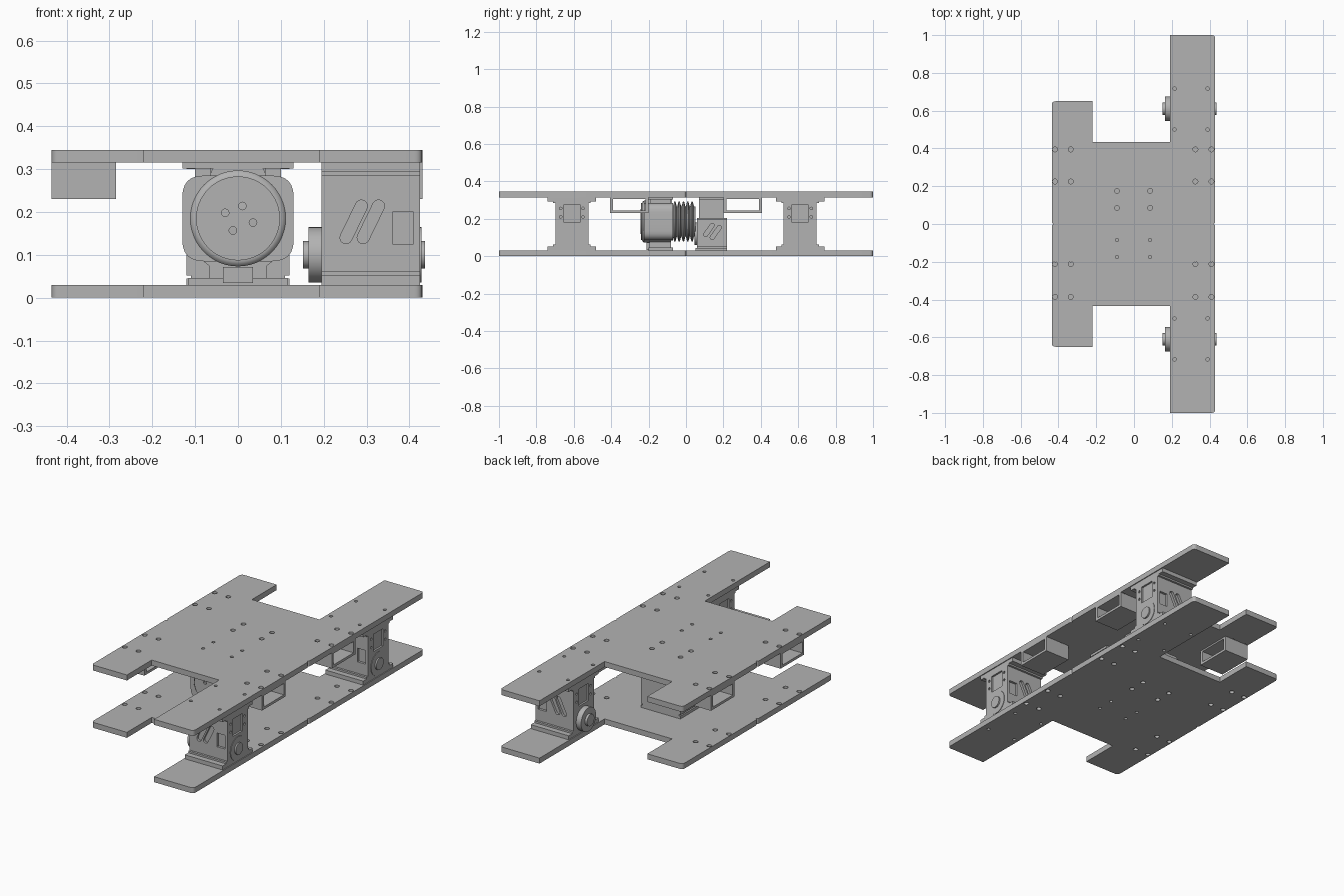
import bpy, bmesh
from math import sin, cos, pi, atan2
from mathutils import Matrix, Vector

cube = bpy.data.objects.get("Cube")
if cube:
    bpy.data.objects.remove(cube)

grey = bpy.data.materials.new("plain_grey")
grey.use_nodes = True
grey.diffuse_color = (0.45, 0.45, 0.45, 1)
grey.node_tree.nodes["Principled BSDF"].inputs["Base Color"].default_value = (0.45, 0.45, 0.45, 1)
parts = []

# Columns are the world directions of the profile's u, v and the extrusion
FRAMES = {
    "x": Matrix(((0, 0, 1), (1, 0, 0), (0, 1, 0))),
    "y": Matrix(((1, 0, 0), (0, 0, -1), (0, 1, 0))),
    "z": Matrix.Identity(3),
}


def finish(name, bm):
    bmesh.ops.remove_doubles(bm, verts=bm.verts, dist=0.00005)
    bmesh.ops.recalc_face_normals(bm, faces=bm.faces)
    mesh = bpy.data.meshes.new(name)
    bm.to_mesh(mesh)
    bm.free()
    mesh.materials.append(grey)
    ob = bpy.data.objects.new(name, mesh)
    bpy.context.collection.objects.link(ob)
    parts.append(ob)
    return ob


def slab(name, axis, a, b, loops):
    """Extrude flat loops (first is the outline, others are holes) from a to b."""
    curve = bpy.data.curves.new(name, "CURVE")
    curve.dimensions = "2D"
    curve.fill_mode = "BOTH"
    curve.extrude = abs(b - a) / 2
    for loop in loops:
        spline = curve.splines.new("POLY")
        spline.points.add(len(loop) - 1)
        for point, (u, v) in zip(spline.points, loop):
            point.co = (u, v, 0, 1)
        spline.use_cyclic_u = True
    temp = bpy.data.objects.new(name, curve)
    bpy.context.collection.objects.link(temp)
    dg = bpy.context.evaluated_depsgraph_get()
    mesh = bpy.data.meshes.new_from_object(temp.evaluated_get(dg))
    bpy.data.objects.remove(temp)
    bpy.data.curves.remove(curve)
    offset = Vector([(a + b) / 2 if k == axis else 0 for k in "xyz"])
    mesh.transform(Matrix.Translation(offset) @ FRAMES[axis].to_4x4())
    bm = bmesh.new()
    bm.from_mesh(mesh)
    bpy.data.meshes.remove(mesh)
    return finish(name, bm)


def outline(points):
    """Polygon of (u, v, corner radius)."""
    result = []
    for i, (u, v, r) in enumerate(points):
        p = Vector((u, v))
        if not r:
            result.append(p)
            continue
        before = Vector(points[i - 1][:2])
        after = Vector(points[(i + 1) % len(points)][:2])
        start = p + (before - p).normalized() * r
        end = p + (after - p).normalized() * r
        for k in range(7):
            t = k / 6
            result.append(start * (1 - t) ** 2 + p * 2 * t * (1 - t) + end * t * t)
    return result


def rect(u0, v0, u1, v1, r=0):
    return outline([(u0, v0, r), (u1, v0, r), (u1, v1, r), (u0, v1, r)])


def circle(u, v, r, n=32):
    return [(u + r * cos(2 * pi * k / n), v + r * sin(2 * pi * k / n)) for k in range(n)]


def capsule(u0, v0, u1, v1, r):
    a = atan2(v1 - v0, u1 - u0)
    arc = [pi * k / 8 for k in range(9)]
    return ([(u1 + r * cos(a - pi / 2 + t), v1 + r * sin(a - pi / 2 + t)) for t in arc]
            + [(u0 + r * cos(a + pi / 2 + t), v0 + r * sin(a + pi / 2 + t)) for t in arc])


def lathe_y(name, profile, z):
    """Spin (radius, y) points round a front-to-back axis at height z."""
    bm = bmesh.new()
    verts = [bm.verts.new((r, y, z)) for r, y in profile]
    edges = [bm.edges.new(pair) for pair in zip(verts, verts[1:])]
    bmesh.ops.spin(bm, geom=verts + edges, cent=(0, 0, z), axis=(0, 1, 0),
                   angle=2 * pi, steps=48)
    return finish(name, bm)


# Upper and lower deck plates, each in a front and a back half
for side, s in (("front", -1), ("back", 1)):
    shape = outline([(-0.435, 0, 0.015), (0.43, 0, 0.015), (0.43, s, 0.02), (0.19, s, 0),
                     (0.19, s * 0.435, 0), (-0.22, s * 0.435, 0),
                     (-0.22, s * 0.65, 0), (-0.435, s * 0.65, 0.02)])
    bracket_y = (0.225, 0.395) if s > 0 else (0.212, 0.386)
    holes = [circle(x, s * y, 0.013, 14) for x in (-0.418, -0.335, 0.325, 0.41) for y in bracket_y]
    holes += [circle(x, s * y, 0.009, 12) for x in (0.215, 0.39) for y in (0.5, 0.717)]
    centre_r = 0.013 if s > 0 else 0.009
    holes += [circle(x, s * y, centre_r, 14) for x in (-0.09, 0.085) for y in (0.085, 0.175)]
    slab(side + "_upper_deck", "z", 0.315, 0.345, [shape] + holes)
    slab(side + "_lower_deck", "z", 0, 0.03, [shape] + holes)

    # Open box brackets hanging under the upper deck
    for hand, x0 in (("left", 0.28), ("right", -0.435)):
        y0, y1 = sorted((s * 0.2, s * 0.405))
        slab(f"{side}_{hand}_bracket", "x", x0, x0 + 0.15,
             [rect(y0, 0.23, y1, 0.315), rect(y0 + 0.016, 0.244, y1 - 0.016, 0.306)])

    # Leg servo standing between the long wings
    c = s * 0.61
    name = side + "_servo_"
    slab(name + "core", "z", 0.05, 0.3, [rect(0.205, c - 0.075, 0.415, c + 0.075)])
    for tag, z0, z1, half in (("foot", 0.03, 0.052, 0.13), ("foot_step", 0.052, 0.062, 0.1),
                              ("head_step", 0.284, 0.293, 0.1), ("head", 0.293, 0.315, 0.13)):
        slab(name + tag, "z", z0, z1, [rect(0.195, c - half, 0.425, c + half)])
    for tag, d in (("front_panel", -1), ("back_panel", 1)):
        slab(name + tag, "y", c + d * 0.075, c + d * 0.088,
             [rect(0.195, 0.062, 0.425, 0.284),
              capsule(0.252, 0.14, 0.288, 0.214, 0.014),
              capsule(0.292, 0.14, 0.328, 0.214, 0.014),
              rect(0.36, 0.125, 0.41, 0.2)])
    for tag, xa, xb in (("inner", 0.195, 0.207), ("outer", 0.413, 0.425)):
        slab(name + tag + "_cheek", "x", xa, xb,
             [rect(c - 0.075, 0.062, c + 0.075, 0.284), rect(c - 0.042, 0.18, c + 0.042, 0.275)]
             + [circle(c + e, z, 0.007, 10) for e in (-0.06, 0.06) for z in (0.21, 0.255)])
    slab(name + "outer_horn", "x", 0.42, 0.428, [circle(c, 0.1, 0.065)])
    slab(name + "outer_hub", "x", 0.428, 0.436, [circle(c, 0.1, 0.032)])
    slab(name + "inner_horn", "x", 0.165, 0.197, [circle(c, 0.1, 0.065)])
    slab(name + "inner_hub", "x", 0.152, 0.165, [circle(c, 0.1, 0.032)])

# Central motor with a round can facing the front
slab("motor_housing", "y", -0.225, -0.07, [rect(-0.13, 0.085, 0.13, 0.285, 0.05)])
slab("motor_collar", "y", -0.2, -0.075, [outline([
    (-0.085, 0.2, 0), (0.085, 0.2, 0), (0.06, 0.308, 0.02), (-0.06, 0.308, 0.02)])])
lathe_y("motor_can", [(0, -0.234), (0.1, -0.234), (0.107, -0.231), (0.112, -0.224),
                      (0.112, -0.08), (0, -0.08)], 0.185)
slab("motor_cap", "y", -0.24, -0.234,
     [circle(0, 0.185, 0.098, 48)]
     + [circle(x, z, 0.009, 12) for x, z in
        ((-0.03, 0.198), (0.01, 0.214), (0.035, 0.175), (-0.012, 0.157))])
slab("motor_cap_centre", "y", -0.243, -0.24,
     [circle(0, 0.185, 0.066, 40)]
     + [circle(x, z, 0.009, 12) for x, z in
        ((-0.03, 0.198), (0.01, 0.214), (0.035, 0.175), (-0.012, 0.157))])
slab("motor_head", "z", 0.302, 0.315, [rect(-0.13, -0.2, 0.13, -0.07)])
slab("motor_foot", "z", 0.03, 0.046, [rect(-0.115, -0.2, 0.115, -0.07)])
slab("motor_plug", "y", -0.21, -0.19, [rect(-0.035, 0.034, 0.035, 0.072)])
slab("motor_base", "y", -0.195, -0.08, [outline([
    (-0.068, 0.04, 0), (0.068, 0.04, 0), (0.068, 0.075, 0), (0.1, 0.1, 0),
    (-0.1, 0.1, 0), (-0.068, 0.075, 0)])])
for x in (-0.0825, 0.0825):
    slab("motor_strut", "y", -0.19, -0.08, [rect(x - 0.018, 0.27, x + 0.018, 0.306)])

# Ribbed coupling behind the motor
ribs = [(0, -0.075)]
for k in range(5):
    y = -0.07 + k * 0.023
    ribs += [(0.08, y), (0.106, y + 0.007), (0.106, y + 0.014), (0.08, y + 0.021)]
lathe_y("ribbed_coupling", ribs + [(0.08, 0.05), (0, 0.05)], 0.185)

# Central rear servo lying crosswise, with its mounting block
lathe_y("rear_horn", [(0, 0.045), (0.06, 0.045), (0.06, 0.065), (0, 0.065)], 0.12)
slab("rear_motor_body", "z", 0.04, 0.205, [rect(-0.11, 0.06, 0.11, 0.22)])
for tag, xa, xb in (("left", 0.11, 0.12), ("right", -0.12, -0.11)):
    slab(tag + "_rear_motor_panel", "x", xa, xb,
         [rect(0.06, 0.052, 0.22, 0.195),
          capsule(0.105, 0.115, 0.14, 0.165, 0.011),
          capsule(0.14, 0.1, 0.178, 0.153, 0.011)])
slab("rear_motor_foot", "z", 0.03, 0.045, [rect(-0.12, 0.05, 0.12, 0.22)])
slab("rear_mount_block", "z", 0.205, 0.302, [rect(-0.065, 0.07, 0.065, 0.2)])
slab("rear_mount_head", "z", 0.3, 0.315, [rect(-0.12, 0.07, 0.12, 0.2)])

# Smooth the round parts and keep hard edges
bpy.ops.object.select_all(action="DESELECT")
for ob in parts:
    ob.select_set(True)
bpy.context.view_layer.objects.active = parts[0]
bpy.ops.object.shade_smooth_by_angle(angle=0.6)
